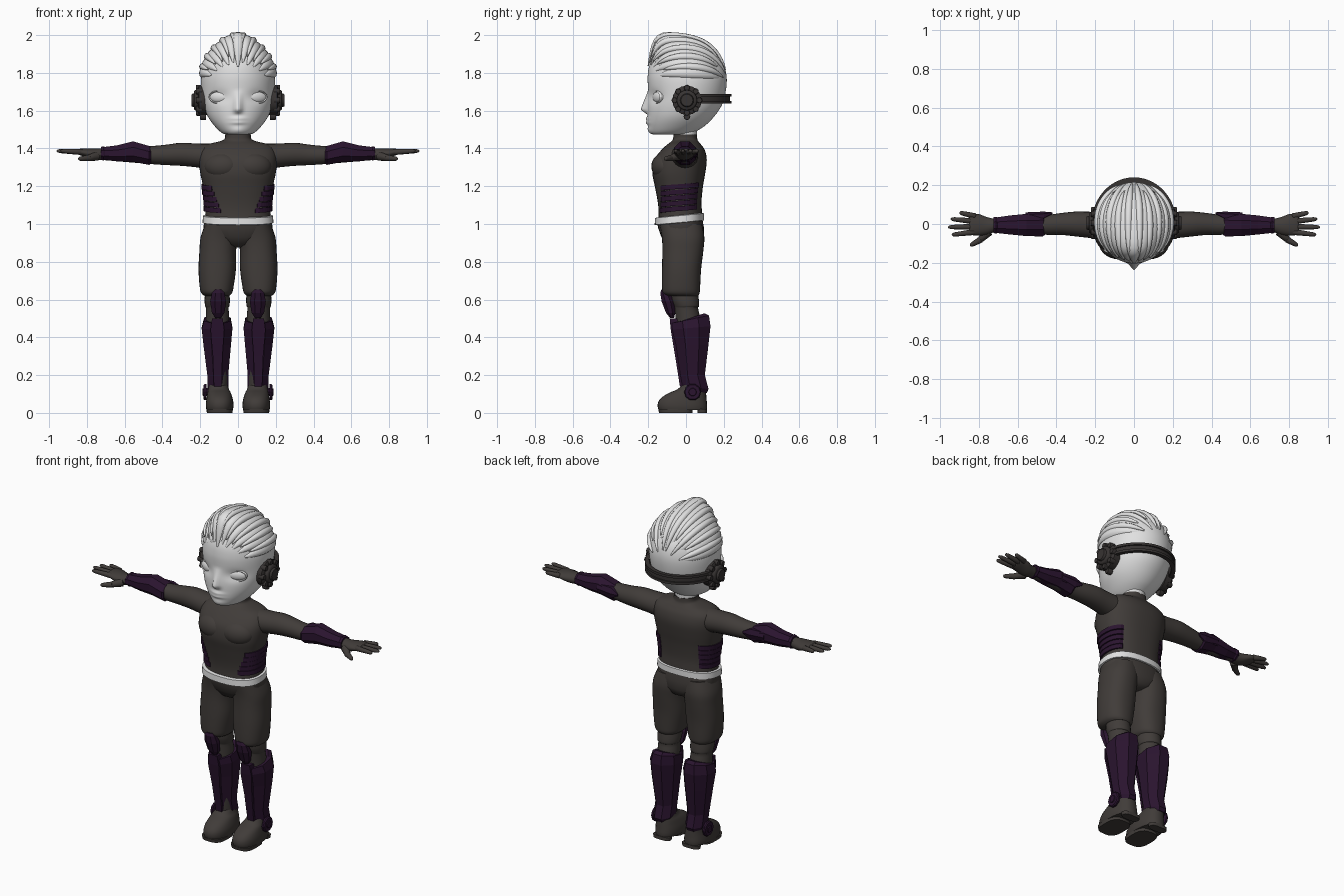
import bpy, bmesh, math
from mathutils import Vector as V
from math import sin, cos, pi, exp, radians

def material(name, col):
    m = bpy.data.materials.new(name)
    m.diffuse_color = (*col, 1)
    return m

WHITE = material("pale_grey", (0.75, 0.75, 0.75))
SUIT = material("dark_suit", (0.052, 0.045, 0.041))
ARMOUR = material("dark_purple", (0.023, 0.007, 0.028))
GEAR = material("headset_grey", (0.038, 0.033, 0.032))

def power(c, p):
    return math.copysign(abs(c) ** (2 / p), c)

def smooth(rows, k):
    """Catmull-Rom subdivision of rows of numbers."""
    out = []
    for i in range(len(rows) - 1):
        a, b, c, d = rows[max(i - 1, 0)], rows[i], rows[i + 1], rows[min(i + 2, len(rows) - 1)]
        for j in range(k):
            t = j / k
            out.append([0.5 * (2 * q + (r - p) * t + (2 * p - 5 * q + 4 * r - s) * t * t
                               + (3 * q - p - 3 * r + s) * t ** 3) for p, q, r, s in zip(a, b, c, d)])
    return out + [list(rows[-1])]

def loft(name, tubes, mat, n=24, mirror=False, flat=False, p=2.0, phase=0.0):
    """Each tube is a list of rings (centre, u, v); ends are capped."""
    bm = bmesh.new()
    for rings in tubes:
        prev = None
        for c, u, v in rings:
            ring = [bm.verts.new(V(c) + V(u) * power(cos(a), p) + V(v) * power(sin(a), p))
                    for a in (phase + 2 * pi * i / n for i in range(n))]
            if prev:
                for i in range(n):
                    bm.faces.new((prev[i], prev[(i + 1) % n], ring[(i + 1) % n], ring[i]))
            else:
                bm.faces.new(ring[::-1])
            prev = ring
        bm.faces.new(prev)
    bmesh.ops.recalc_face_normals(bm, faces=bm.faces)
    me = bpy.data.meshes.new(name)
    bm.to_mesh(me)
    bm.free()
    me.materials.append(mat)
    ob = bpy.data.objects.new(name, me)
    bpy.context.collection.objects.link(ob)
    if not flat:
        bpy.ops.object.select_all(action='DESELECT')
        ob.select_set(True)
        bpy.context.view_layer.objects.active = ob
        bpy.ops.object.shade_smooth_by_angle(angle=radians(50))
    if mirror:
        ob.modifiers.new("mirror", 'MIRROR').use_mirror_merge = False
    return ob

def upright(rows):
    """Rows (z, centre x, half width, front y, back y, tilt) to rings."""
    return [((cx, (f + b) / 2, z), (rx, 0, 0), (0, (b - f) / 2, t)) for z, cx, rx, f, b, t in rows]

def centred(rows):
    return upright([(z, 0, rx, f, b, 0) for z, rx, f, b in rows])

def along_x(rows):
    """Rows (x, centre y, half depth, centre z, half height) to rings."""
    return [((x, y, z), (0, ry, 0), (0, 0, rz)) for x, y, ry, z, rz in rows]

def rod(a, b, r0, r1):
    """Round-ended straight rod."""
    a, b = V(a), V(b)
    d = (b - a).normalized()
    u = d.cross(V((0, 0, 1))).normalized()
    v = d.cross(u)
    prof = [(0, r0 * .6), (.08, r0), (.5, (r0 + r1) / 2), (.86, r1), (.96, r1 * .7), (1, r1 * .2)]
    return [(a.lerp(b, t), u * r, v * r) for t, r in prof]

def ellipsoid(c, r, turn=0, k=12):
    ax, ay = V((cos(turn), sin(turn), 0)), V((-sin(turn), cos(turn), 0))
    return [(V(c) + V((0, 0, -r[2] * cos(a))), ax * r[0] * sin(a), ay * r[1] * sin(a))
            for a in (pi * (i + .03) / (k + .06) for i in range(k + 1))]

# ---- head with sculpted face
head = loft("head", [centred(smooth([
    (1.473, .05, -.165, .02), (1.482, .085, -.187, .04), (1.52, .125, -.2, .1), (1.57, .16, -.204, .15),
    (1.63, .182, -.204, .19), (1.70, .193, -.2, .21), (1.78, .194, -.203, .215), (1.85, .172, -.19, .195),
    (1.91, .13, -.15, .145), (1.95, .07, -.09, .08), (1.962, .01, -.015, .01)], 7))], WHITE, 96)
for v in head.data.vertices:
    x, y, z = v.co
    if y < -.03:
        nose = max(0, min((1.71 - z) / .105, (z - 1.58) / .025))
        d = -.036 * nose * exp(-(x / .02) ** 2)
        d += .014 * exp(-((abs(x) - .1) / .05) ** 2 - ((z - 1.672) / .032) ** 2)
        for lip in (1.557, 1.537):
            d -= .010 * exp(-(x / .04) ** 2 - ((z - lip) / .009) ** 2)
        d -= .008 * exp(-(x / .04) ** 2 - ((z - 1.495) / .02) ** 2)
        v.co.y += d
loft("neck_top", [centred([(1.455, .064, -.068, .058), (1.52, .064, -.06, .06)])], WHITE)

# ---- eyes with raised rims
loft("eye", [ellipsoid((.1, -.147, 1.672), (.056, .022, .032), .42)], WHITE, 24, True)
rim = []
for i in range(25):
    a = 2 * pi * i / 24
    out = V((cos(a) * cos(.42), cos(a) * sin(.42), sin(a)))
    c = V((.1 + .055 * cos(a) * cos(.42), -.155 + .055 * cos(a) * sin(.42), 1.672 + .032 * sin(a)))
    rim.append((c, out * .005, V((sin(.42), -cos(.42), 0)) * .009))
loft("eyelid_rim", [rim], WHITE, 8, True)

# ---- swept-back hair locks
def lock(phi, t0, t1, width, lift=0.0, m=18):
    def at(t):
        g = .055 * exp(-((t - radians(60)) / radians(25)) ** 2 - (phi / radians(30)) ** 2)
        q = V((.195 * sin(t) * sin(phi), -.212 * cos(t), 1.73 + .243 * sin(t) * cos(phi)))
        n = V((sin(t) * sin(phi), -cos(t), sin(t) * cos(phi)))
        return q + n * lift + V((0, -.6, .8)) * g, n
    rings = []
    for i in range(m + 1):
        s = i / m
        c, n = at(t0 + (t1 - t0) * s)
        d = (at(t0 + (t1 - t0) * s + .01)[0] - c).normalized()
        w = sin(pi * (.02 + .96 * s)) ** .7
        rings.append((c, d.cross(n).normalized() * width * w, n * .02 * w))
    return rings

loft("hair_crest", [lock(0, radians(24), radians(152), .036, .003)], WHITE, 10)
loft("hair_locks", [lock(radians(f), radians(a), radians(b), .032) for f, a, b in
     ((15, 30, 158), (30, 31, 150), (45, 36, 155), (59, 42, 146), (72, 50, 148))]
     + [lock(radians(f), radians(a), radians(b), .02, .01) for f, a, b in
        ((8, 50, 160), (23, 38, 140), (38, 40, 160), (52, 48, 138), (66, 58, 152))], WHITE, 10, True)

# ---- headset
def disc(x0, x1, y, z, r):
    return along_x([(x0, y, r, z, r), (x1 - .006, y, r, z, r), (x1, y, r * .88, z, r * .88)])
loft("ear_cup", [disc(.165, .212, .005, 1.655, .078), disc(.2, .232, .005, 1.655, .054),
                 disc(.22, .245, .005, 1.655, .036)], GEAR, 16, True)
loft("ear_cup_studs", [disc(.19, .222, .005 + .066 * cos(a), 1.655 + .066 * sin(a), .016)
                       for a in (i * pi / 4 for i in range(8))], GEAR, 8, True)
loft("ear_cup_tab", [disc(.17, .2, .005, 1.568, .018)], GEAR, 8, True)
def band(z, grow, h, th):
    return [(((.197 + grow) * cos(a), .005 + (.215 + grow) * sin(a), z), (0, 0, h),
             (th * cos(a), th * sin(a), 0)) for a in (pi * i / 40 for i in range(41))]
loft("head_band", [band(1.663, .004, .034, .012), band(1.682, .01, .01, .015),
                   band(1.644, .01, .01, .015)], GEAR, 4, phase=pi / 4)

# ---- torso
BODY = [(.99, .178, -.15, .09), (1.06, .172, -.145, .085), (1.12, .173, -.15, .082), (1.20, .185, -.165, .09),
        (1.27, .2, -.178, .102), (1.34, .207, -.168, .11), (1.39, .198, -.132, .1), (1.42, .165, -.1, .08),
        (1.437, .1, -.077, .066), (1.45, .071, -.069, .06), (1.475, .068, -.066, .058)]
loft("torso", [centred(smooth(BODY, 4))], SUIT, 48, p=2.4)
loft("chest", [ellipsoid((.085, -.118, 1.305), (.095, .064, .07), .2)], SUIT, 24, True)
loft("pelvis", [centred([(.875, .03, -.06, .05), (.89, .09, -.105, .08), (.93, .17, -.13, .095),
                         (.98, .183, -.148, .095), (1.02, .178, -.15, .088)])], SUIT, 32, p=2.4)
loft("belt", [upright([(1.006, 0, .178, -.155, .088, .012), (1.008, 0, .188, -.166, .096, .012),
                       (1.044, 0, .185, -.164, .096, .012), (1.047, 0, .172, -.15, .088, .012)])], WHITE, 40, p=2.4)

# ---- ribbed side panels wrapped on the torso
def body_at(z):
    for a, b in zip(BODY, BODY[1:]):
        if a[0] <= z <= b[0]:
            return [p + (q - p) * (z - a[0]) / (b[0] - a[0]) for p, q in zip(a, b)]
ribs = []
for k in range(5):
    rib = []
    for i in range(17):
        a = radians(-62 + 7 * k * .6 + (108 - 3 * k) * i / 16)
        z = 1.082 + .029 * k + .012 * sin(a)
        _, rx, f, b = body_at(z)
        c = V((rx * power(cos(a), 2.4), (f + b) / 2 + (b - f) / 2 * power(sin(a), 2.4), z))
        rib.append((c, (0, 0, .018), V((cos(a), sin(a), 0)) * (.013 if 0 < i < 16 else .004)))
    ribs.append(rib)
loft("rib_panel", ribs, ARMOUR, 4, True, True, phase=pi / 4)

# ---- arms and hands
loft("arm", [along_x(smooth([(.13, -.01, .075, 1.355, .07), (.22, -.005, .068, 1.363, .063),
     (.3, 0, .064, 1.369, .061), (.38, 0, .056, 1.366, .054), (.47, -.005, .05, 1.365, .047),
     (.73, -.007, .034, 1.37, .03)], 3))], SUIT, 24, True)
loft("gauntlet", [along_x([(.46, -.005, .055, 1.362, .046), (.47, -.005, .064, 1.363, .054),
     (.555, -.005, .062, 1.383, .059), (.64, -.005, .053, 1.374, .046), (.705, -.006, .044, 1.374, .037),
     (.712, -.006, .047, 1.374, .041), (.725, -.006, .044, 1.374, .037)])], ARMOUR, 8, True, True, phase=pi / 8)
loft("elbow_guard", [along_x([(.42, .056, .004, 1.375, .008), (.465, .042, .022, 1.375, .035),
                              (.56, .035, .025, 1.38, .03)])], ARMOUR, 6, True, True)
loft("palm", [along_x(smooth([(.715, -.007, .032, 1.37, .03), (.76, -.01, .046, 1.368, .031),
     (.8, -.004, .055, 1.375, .025), (.84, -.002, .054, 1.382, .016), (.85, -.002, .04, 1.383, .008)], 3))], SUIT, 20, True)
loft("fingers", [rod((.815, y0, 1.38), (x1, y1, 1.387), .0155, .011) for y0, x1, y1 in
     ((.039, .9, .059), (.013, .945, .026), (-.014, .96, -.016), (-.04, .94, -.056))]
     + [rod((.745, -.035, 1.36), (.8, -.088, 1.348), .024, .016),
        rod((.785, -.077, 1.35), (.845, -.112, 1.345), .017, .011)], SUIT, 12, True)

# ---- legs
loft("trouser_leg", [upright(smooth([(1.0, .088, .085, -.14, .085, 0), (.93, .1, .098, -.128, .097, 0),
     (.86, .107, .097, -.125, .092, 0), (.76, .11, .099, -.127, .08, 0), (.67, .113, .09, -.127, .075, 0),
     (.635, .113, .082, -.122, .072, 0), (.62, .112, .066, -.1, .065, 0)], 4))], SUIT, 32, True, p=2.3)
loft("knee", [upright(smooth([(.66, .11, .062, -.08, .06, 0), (.6, .11, .067, -.075, .068, 0),
     (.565, .11, .064, -.062, .07, 0), (.555, .11, .06, -.06, .064, 0), (.5, .108, .062, -.055, .075, 0),
     (.42, .108, .06, -.05, .08, 0), (.1, .1, .045, -.02, .09, 0)], 3))], SUIT, 24, True)
loft("knee_pad", [upright([(.502, .105, .016, -.085, -.062, 0), (.53, .105, .036, -.108, -.055, 0),
     (.59, .105, .046, -.132, -.06, 0), (.635, .105, .036, -.138, -.085, 0),
     (.652, .105, .02, -.132, -.105, 0)])], ARMOUR, 8, True, True, phase=pi / 8)
loft("shin_armour", [upright([(.115, .107, .05, -.015, .115, -.01), (.135, .107, .06, -.025, .125, -.01),
     (.2, .107, .06, -.035, .105, 0), (.36, .11, .079, -.06, .126, 0), (.45, .111, .088, -.082, .138, .01),
     (.495, .109, .076, -.086, .13, .022), (.5, .109, .06, -.07, .105, .03)])], ARMOUR, 8, True, True, phase=pi / 8)
loft("shin_plate", [upright([(.14, .107, .026, -.036, 0, 0), (.3, .108, .032, -.064, 0, 0),
     (.44, .109, .046, -.09, 0, 0), (.5, .109, .036, -.094, -.02, 0)])], ARMOUR, 4, True, True, phase=pi / 4, p=3)

# ---- boots with split soles and ankle discs
loft("boot", [upright(smooth([(.016, .097, .07, -.145, .11, 0), (.035, .097, .073, -.15, .112, 0),
     (.06, .097, .072, -.146, .11, 0), (.085, .098, .067, -.125, .108, 0), (.108, .1, .061, -.085, .106, 0),
     (.125, .103, .055, -.045, .105, 0), (.15, .105, .05, -.02, .1, 0)], 3))], SUIT, 28, True, p=2.3)
loft("boot_sole", [upright([(0, .097, .068, -.143, .035, 0), (.02, .097, .07, -.147, .035, 0)]),
                   upright([(0, .097, .055, .06, .112, 0), (.02, .097, .057, .06, .112, 0)])], SUIT, 24, True, p=3)
loft("ankle_disc", [disc(.13, .178, .035, .11, .022), disc(.166, .182, .035, .11, .045),
                    disc(.17, .187, .035, .11, .022)], ARMOUR, 10, True, True)
